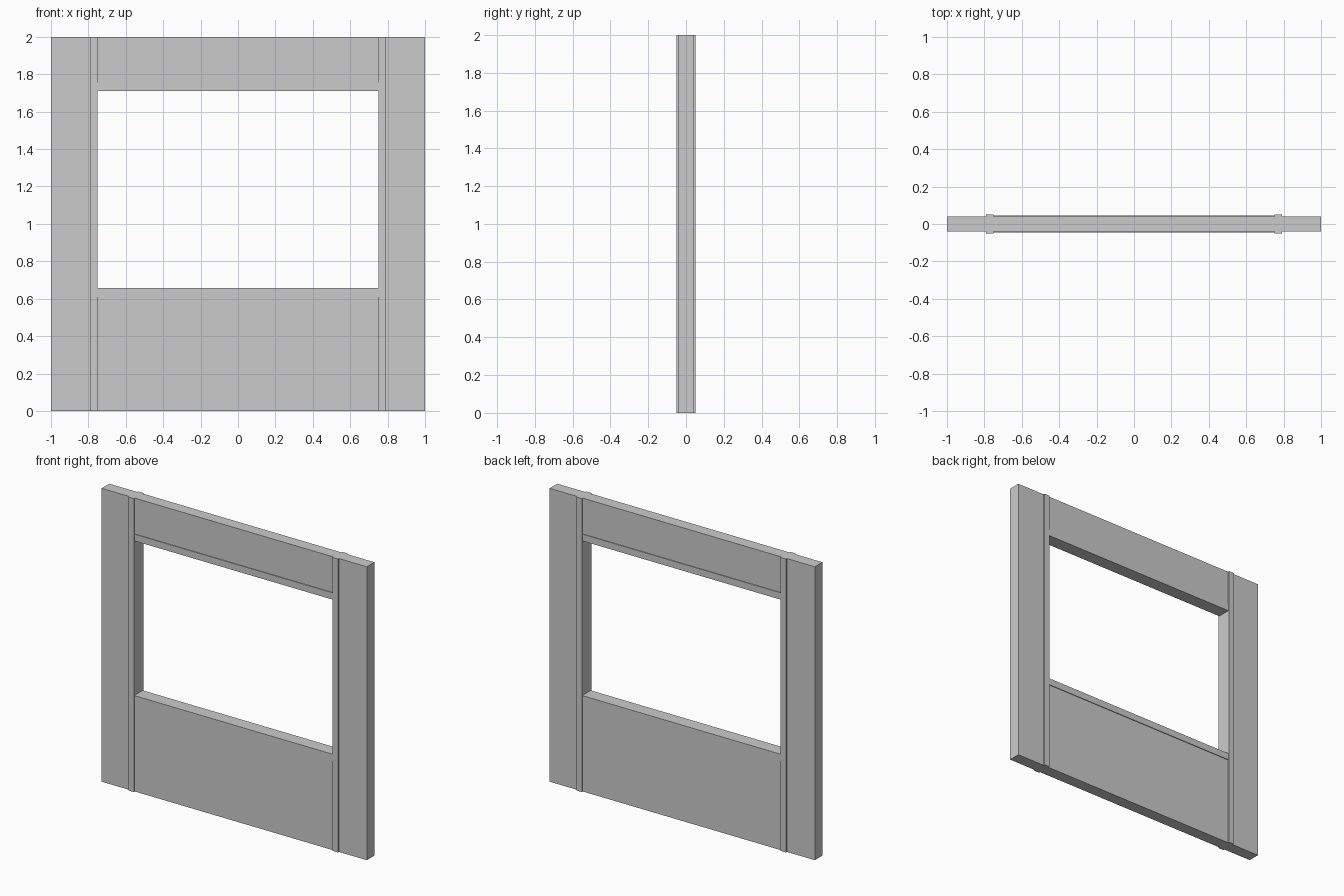
import bpy, bmesh
from mathutils import Vector

if "Cube" in bpy.data.objects:
    bpy.data.objects.remove(bpy.data.objects["Cube"])

WALL, RAIL, POST = 0.041, 0.046, 0.051   # half thicknesses
OPEN_X, POST_X = 0.75, 0.79              # opening side, outer side of post
SILL_LO, SILL_HI = 0.61, 0.656
HEAD_LO, HEAD_HI = 1.71, 1.756
AXES = {"+x": (1, 0, 0), "-x": (-1, 0, 0), "+z": (0, 0, 1), "-z": (0, 0, -1)}


def block(name, x0, x1, z0, z1, half, hidden=()):
    """Box centred on y = 0; faces buried against a neighbour are left off."""
    bm = bmesh.new()
    bmesh.ops.create_cube(bm, size=1)
    bm.normal_update()
    buried = [f for f in bm.faces
              if any(f.normal.dot(Vector(AXES[h])) > 0.9 for h in hidden)]
    bmesh.ops.delete(bm, geom=buried, context='FACES_ONLY')
    for v in bm.verts:
        v.co = (x0 if v.co.x < 0 else x1,
                -half if v.co.y < 0 else half,
                z0 if v.co.z < 0 else z1)
    mesh = bpy.data.meshes.new(name)
    bm.to_mesh(mesh)
    bm.free()
    ob = bpy.data.objects.new(name, mesh)
    bpy.context.collection.objects.link(ob)
    return ob


# Side walls and the full-height trim posts beside the opening
block("wall_left", -1, -POST_X, 0, 2, WALL, ["+x"])
block("wall_right", POST_X, 1, 0, 2, WALL, ["-x"])
block("post_left", -POST_X, -OPEN_X, 0, 2, POST)
block("post_right", OPEN_X, POST_X, 0, 2, POST)

# Wall panels below and above the window
block("wall_below", -OPEN_X, OPEN_X, 0, SILL_LO, WALL, ["+x", "-x", "+z"])
block("wall_above", -OPEN_X, OPEN_X, HEAD_HI, 2, WALL, ["+x", "-x", "-z"])

# Slightly raised sill and header trims
block("window_sill", -OPEN_X, OPEN_X, SILL_LO, SILL_HI, RAIL, ["+x", "-x"])
block("window_header", -OPEN_X, OPEN_X, HEAD_LO, HEAD_HI, RAIL, ["+x", "-x"])
